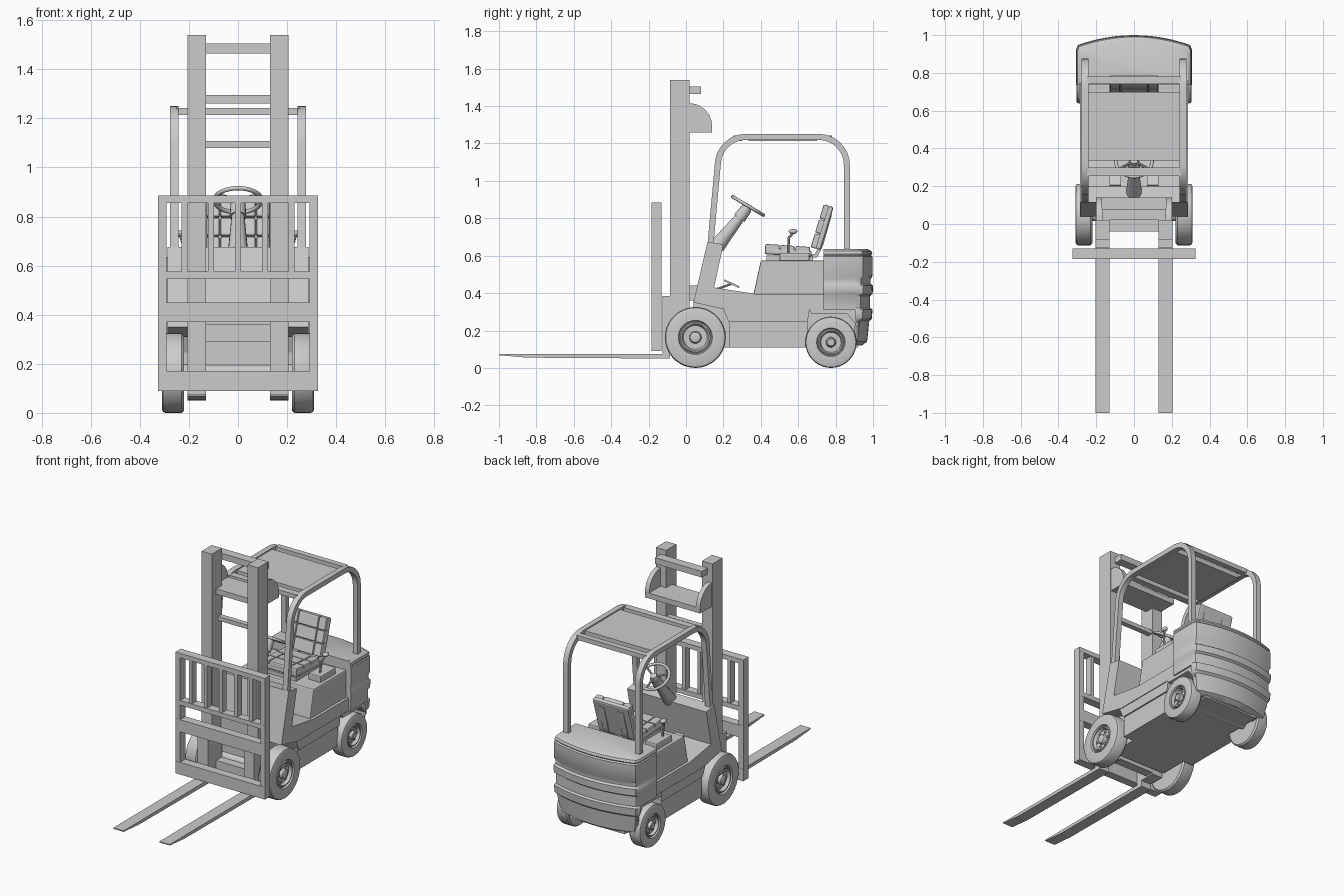
import bpy, bmesh, math
from mathutils import Matrix, Vector

if "Cube" in bpy.data.objects:
    bpy.data.objects.remove(bpy.data.objects["Cube"])


def finish(name, bm, mirror=False, bevel=0, smooth=False):
    bmesh.ops.recalc_face_normals(bm, faces=bm.faces)
    me = bpy.data.meshes.new(name)
    bm.to_mesh(me)
    bm.free()
    ob = bpy.data.objects.new(name, me)
    bpy.context.collection.objects.link(ob)
    if bevel:
        m = ob.modifiers.new("bevel", 'BEVEL')
        m.width, m.segments = bevel, 2
    if mirror:
        ob.modifiers.new("mirror", 'MIRROR').use_mirror_merge = False
    if smooth:
        bpy.ops.object.select_all(action='DESELECT')
        ob.select_set(True)
        bpy.context.view_layer.objects.active = ob
        bpy.ops.object.shade_smooth_by_angle(angle=math.radians(35))
    return ob


def add_box(bm, x0, x1, y0, y1, z0, z1, mat=Matrix()):
    c = Vector(((x0 + x1) / 2, (y0 + y1) / 2, (z0 + z1) / 2))
    scale = Matrix.Diagonal((x1 - x0, y1 - y0, z1 - z0, 1))
    bmesh.ops.create_cube(bm, size=1, matrix=mat @ Matrix.Translation(c) @ scale)


def boxes(name, dims, mat=Matrix(), **kw):
    bm = bmesh.new()
    for d in dims:
        add_box(bm, *d, mat=mat)
    return finish(name, bm, **kw)


def loft(name, rings, cyclic=False, **kw):
    """Skin between closed rings of points."""
    bm = bmesh.new()
    vs = [[bm.verts.new(p) for p in r] for r in rings]
    n = len(vs[0])
    pairs = list(zip(vs, vs[1:])) + ([(vs[-1], vs[0])] if cyclic else [])
    for a, b in pairs:
        for i in range(n):
            bm.faces.new((a[i], a[(i + 1) % n], b[(i + 1) % n], b[i]))
    if not cyclic:
        bm.faces.new(vs[0])
        bm.faces.new(vs[-1])
    return finish(name, bm, **kw)


def prism(name, yz, x0, x1, **kw):
    """Side profile extruded across x."""
    return loft(name, [[(x, y, z) for y, z in yz] for x in (x0, x1)], **kw)


def rod(name, a, b, r0, r1, seg=16, **kw):
    a, b = Vector(a), Vector(b)
    q = (b - a).to_track_quat('Z', 'Y').to_matrix()
    ring = [(math.cos(t * math.tau / seg), math.sin(t * math.tau / seg)) for t in range(seg)]
    return loft(name, [[p + q @ Vector((r * c, r * s, 0)) for c, s in ring]
                       for p, r in ((a, r0), (b, r1))], smooth=True, **kw)


# Wheels: turned tyre and rim, hub and bolts
def wheel(name, y, R, x0, x1):
    prof = [(.02, x0), (.94, x0), (1, x0 + .01), (1, x1 - .014), (.97, x1 - .004), (.9, x1), (.56, x1),
            (.53, x1 - .012), (.5, x1 - .012), (.48, x1 - .003), (.44, x1 - .003), (.39, x1 - .022),
            (.2, x1 - .022), (.17, x1 - .004), (.13, x1), (.02, x1)]
    n = 36
    rings = [[(x, y + R * r * math.cos(i * math.tau / n), R + R * r * math.sin(i * math.tau / n))
              for i in range(n)] for r, x in prof]
    loft(name, rings, mirror=True, smooth=True)
    for i in range(6):
        t = i * math.tau / 6
        c = (y + R * .29 * math.cos(t), R + R * .29 * math.sin(t))
        rod(name + "_bolt", (x1 - .03, *c), (x1 - .014, *c), R * .05, R * .05, 6, mirror=True)


wheel("front_wheel", .05, .163, .22, .31)
wheel("rear_wheel", .775, .137, .22, .305)
rod("front_axle", (-.23, .05, .163), (.23, .05, .163), .035, .035)
rod("rear_axle", (-.23, .775, .137), (.23, .775, .137), .03, .03)

# Forks and load backrest
prism("fork", [(-1, .075), (-1, .068), (-.85, .055), (-.085, .05), (-.085, .385), (-.125, .385), (-.125, .075)],
      .13, .205, mirror=True)
frame = [(-.325, .325, -.185, -.13, *z) for z in ((.09, .17), (.37, .45), (.545, .575), (.855, .885))]
frame += [(x - .017, x + .017, -.184, -.131, .1, .88) for x in (-.308, .308)]
frame += [(x - .012, x + .012, -.18, -.135, .56, .87) for x in (-.218, -.11, 0, .11, .218)]
boxes("load_backrest", frame)

# Mast with cross members
boxes("mast_upright", [(.13, .205, -.085, .02, .09, 1.54)], mirror=True)
boxes("mast_crossbars", [(-.17, .17, .02, .08, 1.465, 1.505), (-.2, .2, -.04, .14, 1.26, 1.295),
                         (-.14, .14, -.02, .015, 1.08, 1.107), (-.14, .14, -.04, .015, .29, .36),
                         (-.14, .14, -.04, .02, .1, .17)])
arc = [(.02 + .12 * math.cos(t * math.pi / 12), 1.29 + .125 * math.sin(t * math.pi / 12)) for t in range(7)]
prism("mast_bracket", [(.02, 1.26), (.14, 1.26)] + arc, .17, .2, mirror=True)
boxes("mast_mount", [(-.19, .19, .01, .1, .36, .44)])

# Chassis, floor and front cowl
boxes("chassis", [(-.2, .2, .04, .92, .11, .36)])
prism("body_tub", [(.04, .35), (.115, .675), (.2, .66), (.15, .43), (.375, .395), (.93, .395), (.93, .31), (.22, .31)],
      -.287, .287)
prism("side_skirt", [(.23, .11), (.65, .11), (.65, .25), (.23, .25)], -.272, .272)
prism("side_ledge", [(.2, .312), (.23, .245), (.65, .245), (.66, .312)], -.282, .282)
prism("seat_box", [(.36, .39), (.4, .575), (.74, .575), (.74, .39)], -.27, .27, bevel=.008)


# Counterweight: stacked bowed plan outlines
def plan(w, y0, yr, z):
    back = [(w * t, yr - .055 * t * t) for t in [i / 6 * .97 for i in range(-6, 7)]]
    return [(x, y, z) for x, y in [(-w, y0), (-w, yr - .075)] + back + [(w, yr - .075), (w, y0)]]


upper = [(.31, .3, .985), (.385, .3, .985), (.395, .306, .998), (.44, .306, 1), (.45, .301, .987),
         (.475, .301, .987), (.49, .305, .997), (.595, .305, .998), (.602, .3, .99), (.61, .304, .996),
         (.625, .3, .99), (.637, .285, .97)]
loft("counterweight", [plan(w, .735, y, z) for z, w, y in upper], smooth=True)
lower = [(.12, .25, .94), (.14, .275, .968), (.25, .295, .98), (.262, .303, .993), (.312, .305, .998), (.32, .3, .985)]
loft("counterweight_base", [plan(w, .905, y, z) for z, w, y in lower], smooth=True)
prism("rear_fender", [(.86, .29), (.92, .22), (.92, .315), (.66, .315), (.67, .29)], .2, .29, mirror=True)


# Overhead guard: filleted hoop on each side and slotted roof
def fillet(a, b, c, r, n=8):
    a, b, c = Vector(a), Vector(b), Vector(c)
    u, v = (a - b).normalized(), (c - b).normalized()
    half = u.angle(v) / 2
    o = b + (u + v).normalized() * r / math.sin(half)
    p, q = b + u * r / math.tan(half) - o, b + v * r / math.tan(half) - o
    ang = p.angle(q)
    return [o + (p * math.sin((1 - t) * ang) + q * math.sin(t * ang)) / math.sin(ang)
            for t in [i / n for i in range(n + 1)]]


A, B, C, D = (.13, .65), (.183, 1.235), (.86, 1.235), (.86, .62)
path = [Vector(A)] + fillet(A, B, C, .15) + fillet(B, C, D, .15) + [Vector(D)]
rings = []
for i, p in enumerate(path):
    t = (path[min(i + 1, len(path) - 1)] - path[max(i - 1, 0)]).normalized()
    n = Vector((-t.y, t.x)) * .016
    rings.append([(x, *(p + n * s)) for x, s in ((.242, -1), (.278, -1), (.278, 1), (.242, 1))])
loft("guard_hoop", rings, mirror=True, smooth=True)
boxes("guard_roof", [(-.25, .25, y0, y1, 1.213, 1.243) for y0, y1 in ((.255, .3), (.335, .7), (.742, .78))])

# Seat: base, shells and padded panels
boxes("seat_base", [(-.12, .12, .43, .68, .57, .6)])
cushion = Matrix.Translation((0, .54, .6)) @ Matrix.Rotation(math.radians(-4), 4, 'X')
back = Matrix.Translation((0, .735, .75)) @ Matrix.Rotation(math.radians(-17), 4, 'X')
boxes("seat_cushion", [(-.13, .13, -.12, .13, 0, .035)], cushion, bevel=.01)
boxes("seat_back", [(-.13, .13, -.01, .02, -.12, .12)], back, bevel=.01)
cols = [(-.128, -.075), (-.071, .071), (.075, .128)]
rows = [(-.12, -.042), (-.038, .038), (.042, .12)]
boxes("cushion_pads", [(*c, *r, .02, .055) for c in cols for r in rows], cushion, bevel=.008)
boxes("back_pads", [(*c, -.035, .0, *r) for c in cols for r in rows], back, bevel=.008)
prism("seat_bracket", [(.66, .59), (.7, .59), (.735, .66), (.78, .82), (.765, .82), (.72, .67), (.69, .61), (.66, .605)],
      .05, .09, mirror=True)

# Hand levers beside the seat
boxes("lever_base", [(.16, .25, .5, .66, .57, .615)], mirror=True, bevel=.006)
rod("lever_stem", (.21, .545, .6), (.225, .55, .7), .007, .007, 8, mirror=True)
rod("lever_neck", (.225, .55, .695), (.235, .575, .725), .007, .007, 8, mirror=True)
bm = bmesh.new()
bmesh.ops.create_uvsphere(bm, u_segments=12, v_segments=8, radius=1,
                          matrix=Matrix.Translation((.237, .572, .73)) @ Matrix.Diagonal((.018, .024, .014, 1)))
finish("lever_knob", bm, mirror=True, smooth=True)

# Steering column and wheel
rod("steering_column", (0, .165, .65), (0, .32, .845), .042, .022)
rod("column_collar", (0, .285, .8), (0, .325, .855), .034, .03)
hub = Vector((0, .332, .866))
tilt = Matrix.Rotation(math.radians(-31), 4, 'X')
bpy.ops.mesh.primitive_torus_add(major_radius=.096, minor_radius=.009, major_segments=32, minor_segments=8,
                                 location=hub, rotation=(math.radians(-31), 0, 0))
bpy.context.object.name = "steering_wheel"
bpy.ops.object.shade_smooth_by_angle(angle=math.radians(60))
for k in range(3):
    t = math.radians(90 + 120 * k)
    rod("wheel_spoke", hub, hub + tilt @ Vector((.096 * math.cos(t), .096 * math.sin(t), 0)), .008, .006, 8)
rod("wheel_hub", hub - tilt @ Vector((0, 0, .015)), hub + tilt @ Vector((0, 0, .01)), .025, .02)

# Foot pedals
for x in (-.1, .1):
    boxes("pedal", [(x - .03, x + .03, -.045, .045, -.005, .005)],
          Matrix.Translation((0, .245, .45)) @ Matrix.Rotation(math.radians(-25), 4, 'X'))
    rod("pedal_arm", (x, .16, .42), (x, .245, .45), .006, .006, 8)
